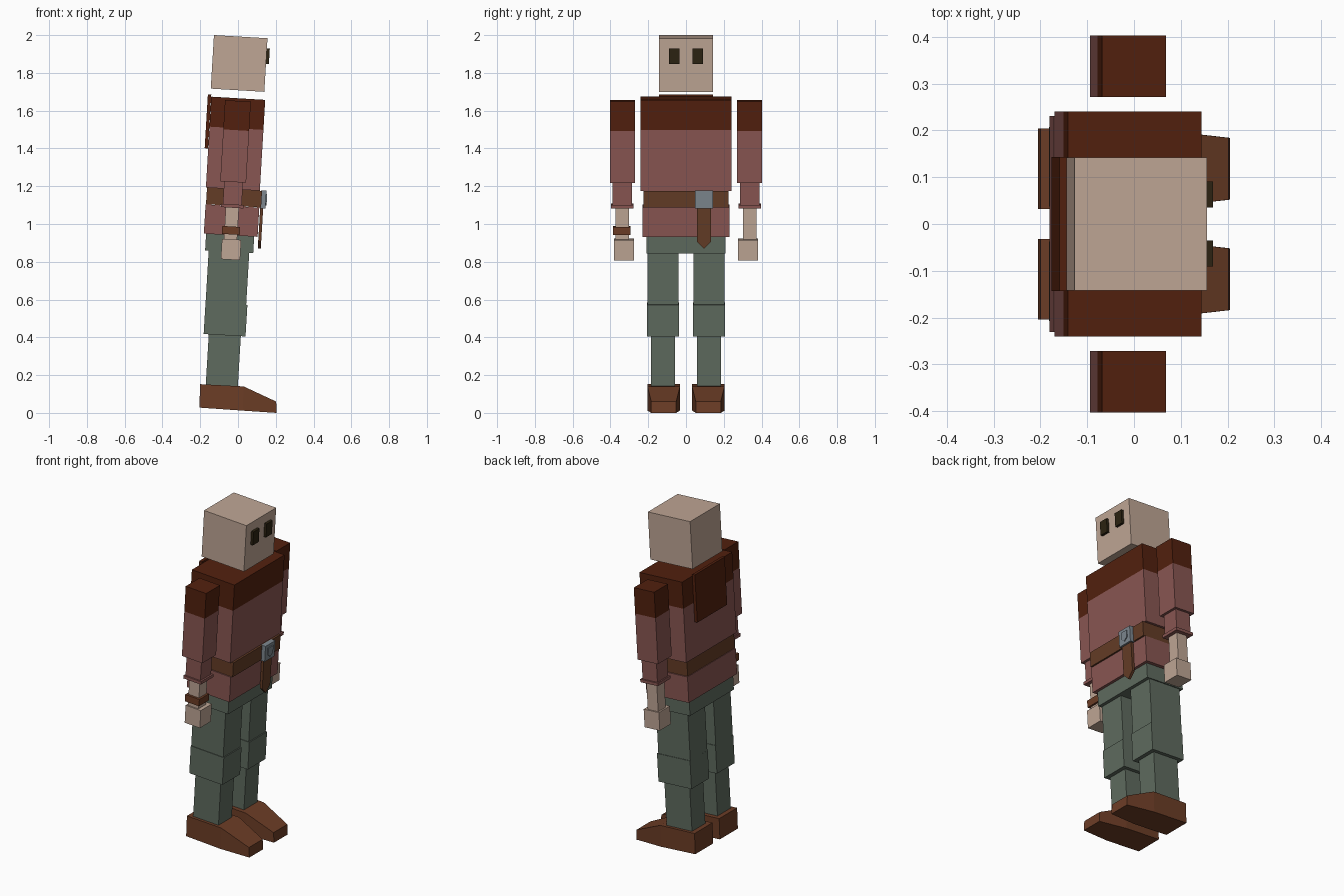
import bpy, bmesh, math
from mathutils import Matrix, Vector

if "Cube" in bpy.data.objects:
    bpy.data.objects.remove(bpy.data.objects["Cube"])

LEAN = math.radians(3.4)  # whole figure leans toward +x, the way it faces


def srgb(r, g, b):
    def f(c):
        c /= 255
        return c / 12.92 if c <= 0.04045 else ((c + 0.055) / 1.055) ** 2.4
    return (f(r), f(g), f(b), 1)


def material(name, *rgb):
    m = bpy.data.materials.new(name)
    m.diffuse_color = srgb(*rgb)
    m.use_nodes = True
    m.node_tree.nodes["Principled BSDF"].inputs["Base Color"].default_value = m.diffuse_color
    return m


SKIN = material("skin", 191, 166, 149)
RUST = material("dark_rust", 82, 32, 14)
ROSE = material("rose_cloth", 137, 86, 82)
GREEN = material("grey_green", 95, 107, 95)
LEATHER = material("leather", 108, 61, 38)
BELT = material("belt_brown", 100, 60, 38)
METAL = material("metal", 125, 135, 143)
EYE = material("eye_dark", 44, 35, 18)


def finish(name, bm, mats):
    bmesh.ops.recalc_face_normals(bm, faces=bm.faces)
    me = bpy.data.meshes.new(name)
    bm.to_mesh(me)
    bm.free()
    for m in mats:
        me.materials.append(m)
    ob = bpy.data.objects.new(name, me)
    bpy.context.collection.objects.link(ob)
    return ob


def box(name, centre, size, mat, split=None, upper=None):
    """Leaning box; above local height `split` it takes the upper material."""
    bm = bmesh.new()
    bmesh.ops.create_cube(bm, size=1, matrix=Matrix.Diagonal((*size, 1)))
    mats = [mat]
    if upper:
        mats.append(upper)
        bmesh.ops.bisect_plane(bm, geom=bm.verts[:] + bm.edges[:] + bm.faces[:],
                               plane_co=(0, 0, split), plane_no=(0, 0, 1))
        for f in bm.faces:
            f.material_index = int(f.calc_center_median().z > split)
    bm.transform(Matrix.Translation(centre) @ Matrix.Rotation(LEAN, 4, 'Y'))
    return finish(name, bm, mats)


def plate(name, outline, centre, thick, mat):
    """Leaning flat plate from a (y, z) outline, thickened along x."""
    bm = bmesh.new()
    face = bm.faces.new([bm.verts.new((-thick / 2, y, z)) for y, z in outline])
    ext = bmesh.ops.extrude_face_region(bm, geom=[face])
    for v in ext["geom"]:
        if isinstance(v, bmesh.types.BMVert):
            v.co.x += thick
    bm.transform(Matrix.Translation(centre) @ Matrix.Rotation(LEAN, 4, 'Y'))
    return finish(name, bm, [mat])


def boot(name, cy):
    """Side profile (x, z, half width) bridged across its width."""
    prof = [(-0.205, 0.028, 0.086), (-0.2, 0.152, 0.086), (0.03, 0.14, 0.086),
            (0.202, 0.06, 0.066), (0.205, 0.0, 0.066), (0.025, 0.012, 0.086)]
    bm = bmesh.new()
    rows = [[bm.verts.new((x, cy + s * w, z)) for x, z, w in prof] for s in (-1, 1)]
    for r in rows:
        bm.faces.new((r[0], r[1], r[2], r[5]))
        bm.faces.new((r[2], r[3], r[4], r[5]))
    n = len(prof)
    for i in range(n):
        j = (i + 1) % n
        bm.faces.new((rows[0][i], rows[0][j], rows[1][j], rows[1][i]))
    return finish(name, bm, [LEATHER])


# Head and torso
box("head", (0.006, 0, 1.85), (0.284, 0.285, 0.284), SKIN)
box("torso", (-0.013, 0, 1.425), (0.286, 0.48, 0.482), ROSE, 0.082, RUST)
box("back_hood_flap", (-0.159, 0, 1.543), (0.018, 0.286, 0.285), RUST)
box("tunic_skirt", (-0.034, 0, 1.018), (0.285, 0.462, 0.155), ROSE)
box("belt", (-0.021, 0, 1.14), (0.292, 0.452, 0.088), BELT)
box("pelvis", (-0.044, 0, 0.9), (0.255, 0.42, 0.095), GREEN)

# Buckle with a raised shield, and the hanging belt end
box("buckle", (0.134, 0.095, 1.13), (0.028, 0.094, 0.095), METAL)
plate("buckle_shield", [(-0.024, 0.028), (0.024, 0.028), (0.024, -0.014),
                        (0, -0.032), (-0.024, -0.014)],
      (0.149, 0.095, 1.13), 0.008, METAL)
plate("belt_end", [(-0.038, 0.11), (0.038, 0.11), (0.038, -0.07),
                   (0, -0.108), (-0.038, -0.07)],
      (0.119, 0.095, 0.978), 0.016, BELT)

# Mirrored limbs and eyes
for side, s in (("left", 1), ("right", -1)):
    box(f"{side}_eye", (0.156, s * 0.063, 1.888), (0.02, 0.056, 0.083), EYE)
    a = s * 0.337
    box(f"{side}_upper_arm", (-0.013, a, 1.437), (0.137, 0.132, 0.43), ROSE, 0.06, RUST)
    box(f"{side}_sleeve", (-0.027, a, 1.16), (0.1, 0.102, 0.13), ROSE)
    box(f"{side}_cuff", (-0.03, a, 1.095), (0.118, 0.12, 0.018), ROSE)
    box(f"{side}_forearm", (-0.035, a, 1.0), (0.07, 0.072, 0.18), SKIN)
    box(f"{side}_hand", (-0.037, s * 0.328, 0.865), (0.102, 0.106, 0.108), SKIN)
    h = s * 0.122
    box(f"{side}_thigh", (-0.056, h, 0.715), (0.215, 0.163, 0.28), GREEN)
    box(f"{side}_knee", (-0.066, h, 0.495), (0.222, 0.17, 0.168), GREEN)
    box(f"{side}_shin", (-0.078, h, 0.275), (0.17, 0.128, 0.28), GREEN)
    boot(f"{side}_boot", s * 0.118)

# Leather band on one wrist only
box("wrist_band", (-0.037, -0.34, 0.966), (0.095, 0.094, 0.042), LEATHER)
